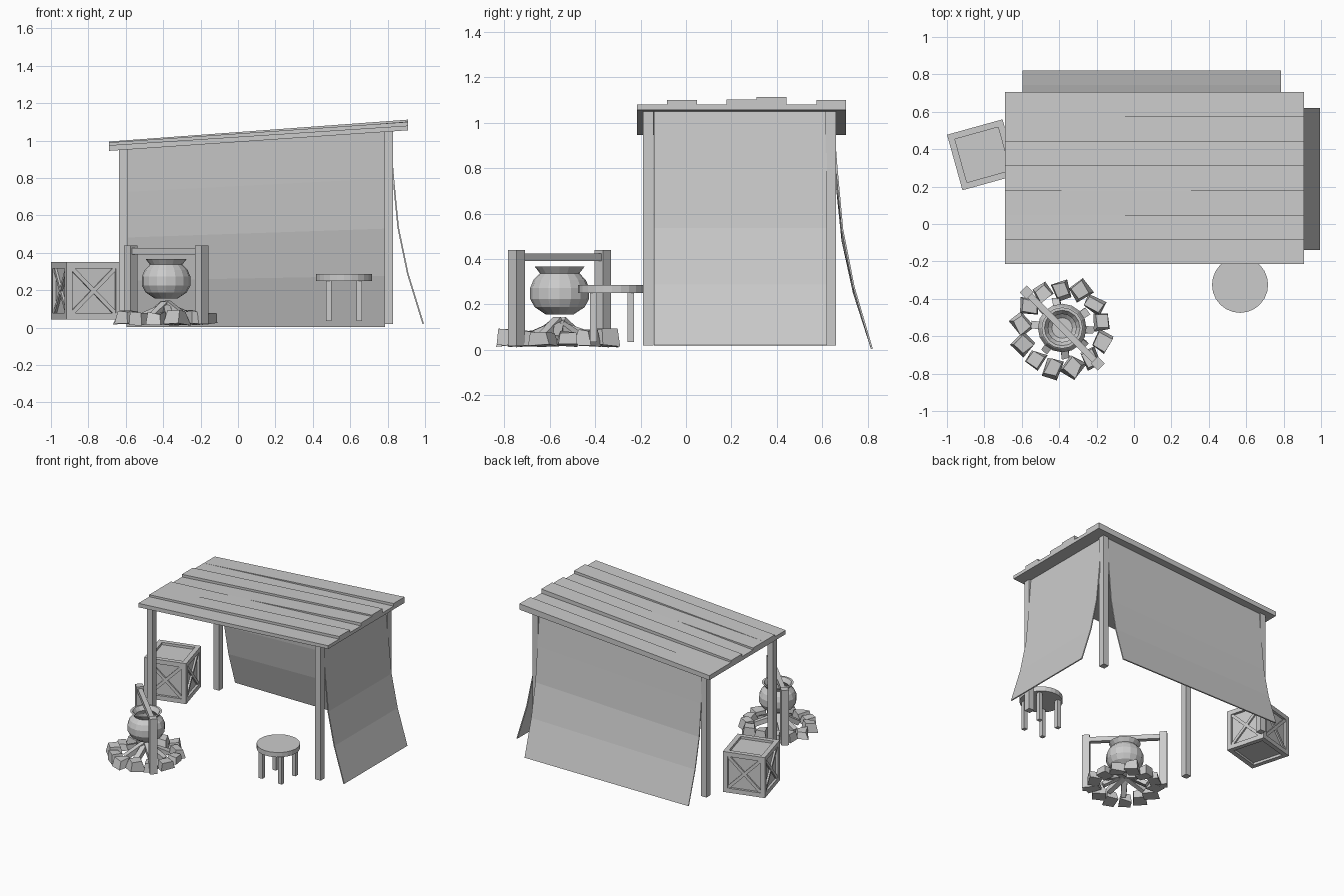
import bpy, math, random
from mathutils import Vector, Matrix

if "Cube" in bpy.data.objects:
    bpy.data.objects.remove(bpy.data.objects["Cube"])

random.seed(4)


def mesh(name, verts, faces):
    me = bpy.data.meshes.new(name)
    me.from_pydata([tuple(v) for v in verts], [], faces)
    me.update()
    ob = bpy.data.objects.new(name, me)
    bpy.context.collection.objects.link(ob)
    return ob


BOX = [(0, 3, 2, 1), (4, 5, 6, 7), (0, 1, 5, 4), (1, 2, 6, 5), (2, 3, 7, 6), (3, 0, 4, 7)]
SQ = [(-1, -1), (1, -1), (1, 1), (-1, 1)]


def box(name, centre, size, rot=None, taper=1.0, jitter=0.0):
    """Box with optional rotation, top taper and random corner offsets."""
    rot = rot or Matrix.Identity(3)
    verts = []
    for z, k in ((-1, 1), (1, taper)):
        for x, y in SQ:
            v = Vector((x * k * size[0], y * k * size[1], z * size[2])) / 2
            v += Vector([random.uniform(-jitter, jitter) for _ in range(3)])
            verts.append(rot @ v + Vector(centre))
    return mesh(name, verts, BOX)


def rotz(deg):
    return Matrix.Rotation(math.radians(deg), 3, 'Z')


def lathe(name, profile, centre, n):
    """Closed revolved shape; the profile starts and ends with a flat cap ring."""
    verts, faces = [], []
    for r, z in profile:
        for i in range(n):
            a = 2 * math.pi * i / n
            verts.append((centre[0] + r * math.cos(a), centre[1] + r * math.sin(a), z))
    for j in range(len(profile) - 1):
        for i in range(n):
            k = (i + 1) % n
            faces.append((j * n + i, j * n + k, (j + 1) * n + k, (j + 1) * n + i))
    faces.append(tuple(reversed(range(n))))
    faces.append(tuple(range((len(profile) - 1) * n, len(profile) * n)))
    return mesh(name, verts, faces)


# sloping roof underside
def under(x):
    return 0.945 + (x + 0.69) * 0.11 / 1.6


# roof planks: extra height at the left and right ends
LEFT = [.03, .045, .045, .03, .05, .035, .035]
RIGHT = [.025, .045, .025, .047, .057, .025, .045]
W = 0.92 / 7
for i, (l, r) in enumerate(zip(LEFT, RIGHT)):
    y0, y1 = -0.215 + i * W, -0.215 + (i + 1) * W
    xs = ((-0.69, y0), (0.91, y0), (0.91, y1), (-0.69, y1))
    verts = [(x, y, under(x)) for x, y in xs]
    verts += [(x, y, under(x) + (l if x < 0 else r)) for x, y in xs]
    mesh("roof_plank", verts, BOX)

# corner posts
for px in (-0.612, 0.806):
    for py in (-0.166, 0.637):
        top = under(px) + 0.01
        box("corner_post", (px, py, (0.02 + top) / 2), (0.046, 0.048, top - 0.02))


# hanging cloths
def cloth(name, rows):
    verts = [p for row in rows for p in row]
    ob = mesh(name, verts, [(2 * i, 2 * i + 1, 2 * i + 3, 2 * i + 2) for i in range(len(rows) - 1)])
    m = ob.modifiers.new("thickness", 'SOLIDIFY')
    m.thickness, m.offset = 0.008, 0
    return ob


OUT = [0.0, 0.02, 0.045, 0.095, 0.175]
FRAC = [1.0, 0.755, 0.5, 0.26, 0.0]
zl, zr = under(-0.595) + 0.005, under(0.785) + 0.005
cloth("back_cloth", [((-0.595, 0.643 + o, 0.004 + f * zl), (0.785, 0.643 + o, 0.004 + f * zr))
                     for o, f in zip(OUT, FRAC)])
cloth("side_cloth", [((0.81 + o * 1.03, -0.14, 0.02 + f * 1.03), (0.81 + o * 1.03, 0.62, 0.02 + f * 1.03))
                     for o, f in zip(OUT, FRAC)])

# crate: core, edge frame and crossed braces
C, R, S, T = Vector((-0.81, 0.37, 0.197)), rotz(15.5), 0.308, 0.034
box("crate_core", C, (S - 0.036,) * 3, R)
e = (S - T) / 2
for axis in range(3):
    for a in (-e, e):
        for b in (-e, e):
            p, s = [a, a, a], [T, T, T]
            p[(axis + 1) % 3], p[(axis + 2) % 3], p[axis] = a, b, 0
            s[axis] = S
            box("crate_edge", C + R @ Vector(p), s, R)
for side in range(4):
    M = R @ rotz(90 * side)
    for tilt in (45, -45):
        box("crate_brace", C + M @ Vector((0, -S / 2 + 0.014, 0)), (0.345, 0.016, 0.022),
            M @ Matrix.Rotation(math.radians(tilt), 3, 'Y'))

# stool
SC = (0.567, -0.325)
lathe("stool_seat", [(0.15, 0.25), (0.15, 0.286)], SC, 24)
for sx, sy in SQ:
    box("stool_leg", (SC[0] + 0.082 * sx, SC[1] + 0.082 * sy, 0.145), (0.03, 0.03, 0.22))

# cauldron
K = (-0.384, -0.556)
lathe("cauldron", [(0.06, .155), (0.11, .188), (0.13, .225), (0.13, .272), (0.115, .308), (0.087, .337),
                   (0.11, .367), (0.095, .367), (0.075, .337), (0.1, .3), (0.1, .22), (0.055, .18)], K, 16)

# cooking frame
D = 0.19
for s in (-1, 1):
    box("cooking_post", (K[0] + s * D, K[1] - s * D, 0.23), (0.052, 0.052, 0.42), rotz(45))
box("cooking_bar", (K[0], K[1], 0.408), (2 * D * math.sqrt(2), 0.034, 0.034), rotz(-45))

# ring of stones
for i in range(13):
    a = 2 * math.pi * (i + 0.3) / 13
    r = 0.215 + random.uniform(-0.012, 0.012)
    size = (random.uniform(.075, .1), random.uniform(.075, .1), random.uniform(.05, .075))
    box("hearth_stone", (K[0] + r * math.cos(a), K[1] + r * math.sin(a), 0.02 + size[2] / 2), size,
        rotz(random.uniform(0, 90)), 0.8, 0.009)

# firewood leaning to the middle
for i in range(8):
    a = 360 * i / 8 + random.uniform(-12, 12)
    M = rotz(a) @ Matrix.Rotation(math.radians(random.uniform(20, 32)), 3, 'Y')
    box("firewood", Vector((K[0], K[1], 0.082)) + rotz(a) @ Vector((0.08, 0, 0)),
        (0.17, 0.04, 0.035), M, 1.0, 0.004)
